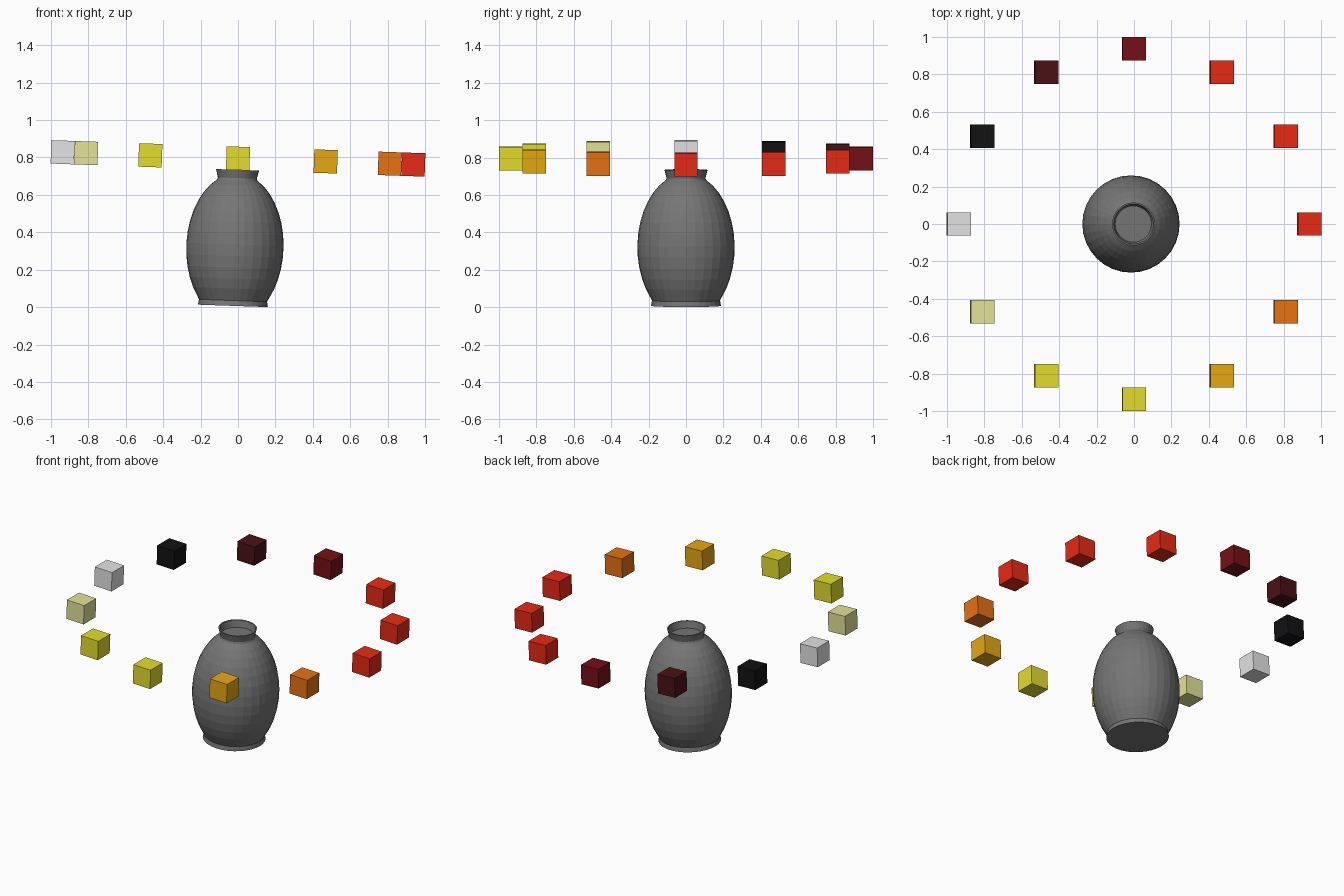
import bpy, bmesh
from math import sin, cos, pi, radians, sqrt
from mathutils import Matrix

cube = bpy.data.objects.get("Cube")
if cube:
    bpy.data.objects.remove(cube, do_unlink=True)


def material(name, rgb):
    m = bpy.data.materials.new(name)
    m.use_nodes = True
    m.diffuse_color = (*rgb, 1)
    m.node_tree.nodes["Principled BSDF"].inputs["Base Color"].default_value = (*rgb, 1)
    return m


# Everything leans two degrees about the centre of the ring
RING_Z, TILT = 0.795, radians(2)
LEAN = Matrix.Translation((0, 0, RING_Z)) @ Matrix.Rotation(TILT, 4, "Y")


def add_object(name, bm, mat, location=(0, 0, 0)):
    bmesh.ops.recalc_face_normals(bm, faces=bm.faces)
    mesh = bpy.data.meshes.new(name)
    bm.to_mesh(mesh)
    bm.free()
    mesh.materials.append(mat)
    obj = bpy.data.objects.new(name, mesh)
    bpy.context.collection.objects.link(obj)
    obj.matrix_world = LEAN @ Matrix.Translation(location)
    return obj


def lathe(name, profile, mat, sides=32):
    """Revolve (radius, height) points; both ends are capped."""
    bm = bmesh.new()
    rings = [[bm.verts.new((r * cos(2 * pi * i / sides), r * sin(2 * pi * i / sides), z - RING_Z))
              for i in range(sides)] for r, z in profile]
    for a, b in zip(rings, rings[1:]):
        for i in range(sides):
            j = (i + 1) % sides
            bm.faces.new((a[i], a[j], b[j], b[i]))
    bm.faces.new(rings[0])
    bm.faces.new(rings[-1])
    return add_object(name, bm, mat)


# Vase: flared foot, egg-shaped body, flared lip and shallow recessed mouth
charcoal = material("charcoal", (0.18, 0.18, 0.18))
foot = [(0.187, 0.0065), (0.182, 0.035)]
WIDTH, HEIGHT, MIDDLE = 0.26, 0.395, 0.32
body = []
for k in range(13):
    angle = radians(-43 + k * 108.5 / 12)
    body.append((WIDTH * cos(angle), MIDDLE + HEIGHT * sin(angle)))
lip = [(0.104, 0.69), (0.115, 0.734), (0.107, 0.734), (0.097, 0.69)]
lathe("vase", foot + body + lip, charcoal)

# Ring of floating cubes, one every 30 degrees from the left side
red = material("red", (0.8, 0.024, 0.007))
dark_red = material("dark red", (0.18, 0.005, 0.007))
maroon = material("maroon", (0.066, 0.006, 0.008))
black = material("black", (0.006, 0.006, 0.007))
light_grey = material("light grey", (0.77, 0.77, 0.77))
khaki = material("khaki", (0.77, 0.77, 0.31))
yellow = material("yellow", (0.77, 0.73, 0.025))
amber = material("amber", (0.8, 0.39, 0.007))
orange = material("orange", (0.8, 0.17, 0.007))
order = [red, red, red, dark_red, maroon, black,
         light_grey, khaki, yellow, yellow, amber, orange]

SIZE, RADIUS = 0.125, 0.9375
for i, mat in enumerate(order):
    angle = 2 * pi * i / len(order)
    bm = bmesh.new()
    bmesh.ops.create_cube(bm, size=SIZE)
    add_object(f"ring_cube_{i + 1}", bm, mat,
               (RADIUS * cos(angle), RADIUS * sin(angle), 0))
